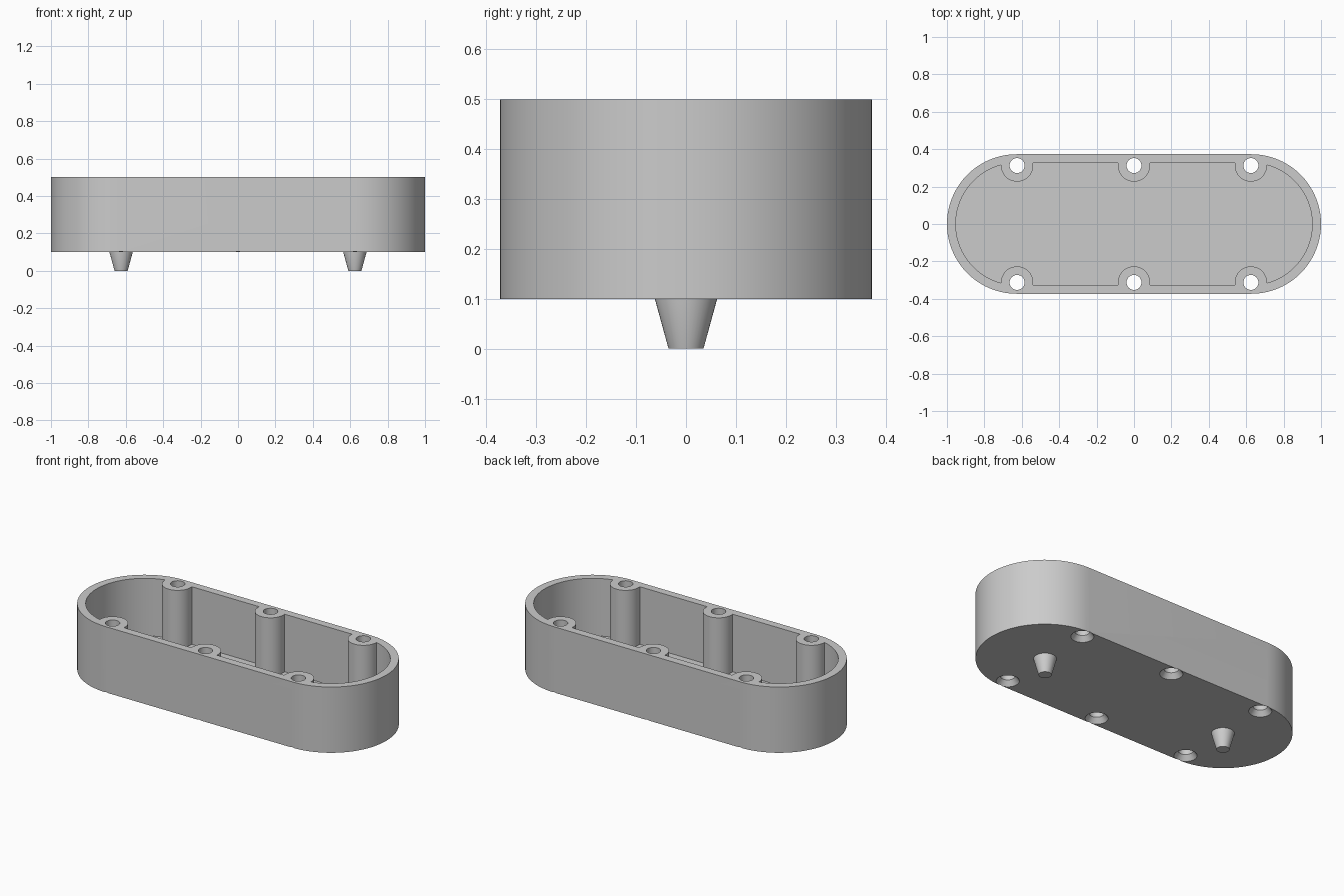
import bpy, bmesh, math

cube = bpy.data.objects.get("Cube")
if cube:
    bpy.data.objects.remove(cube, do_unlink=True)

# One flat grey for the whole model
grey = bpy.data.materials.new("light grey")
color = (0.6, 0.6, 0.6, 1)
grey.use_nodes = True
grey.diffuse_color = color
grey.node_tree.nodes["Principled BSDF"].inputs["Base Color"].default_value = color

BOTTOM, TOP = 0.1, 0.5
OUTER, WALL, FLOOR = 0.373, 0.047, 0.05
SPAN = 1 - OUTER
SCREW_X, SCREW_Y = 0.625, 0.3125
BOSS_R, HOLE_R, SINK_R = 0.086, 0.04, 0.0625


def make_object(name, bm):
    bmesh.ops.recalc_face_normals(bm, faces=bm.faces)
    mesh = bpy.data.meshes.new(name)
    bm.to_mesh(mesh)
    bm.free()
    mesh.materials.append(grey)
    obj = bpy.data.objects.new(name, mesh)
    bpy.context.collection.objects.link(obj)
    return obj


def arc(cx, cy, r, start, steps):
    """Half circle of points, counter-clockwise from the start angle."""
    angles = [start + math.pi * i / steps for i in range(steps + 1)]
    return [(cx + r * math.cos(a), cy + r * math.sin(a)) for a in angles]


def prism(name, outline, z0, z1):
    bm = bmesh.new()
    face = bm.faces.new([bm.verts.new((x, y, z0)) for x, y in outline])
    new = bmesh.ops.extrude_face_region(bm, geom=[face])["geom"]
    for v in new:
        if isinstance(v, bmesh.types.BMVert):
            v.co.z = z1
    return make_object(name, bm)


def turned(name, profile, x, y, sides=40):
    """Solid of revolution from (radius, z) pairs."""
    bm = bmesh.new()
    rings = [[bm.verts.new((x + r * math.cos(2 * math.pi * i / sides),
                            y + r * math.sin(2 * math.pi * i / sides), z))
              for i in range(sides)] for r, z in profile]
    for a, b in zip(rings, rings[1:]):
        for i in range(sides):
            j = (i + 1) % sides
            bm.faces.new((a[i], a[j], b[j], b[i]))
    bm.faces.new(rings[0])
    bm.faces.new(rings[-1])
    return make_object(name, bm)


def stadium(r):
    return arc(SPAN, 0, r, -math.pi / 2, 40) + arc(-SPAN, 0, r, math.pi / 2, 40)


def subtract(target, cutter):
    mod = target.modifiers.new("cut", "BOOLEAN")
    mod.operation, mod.solver, mod.object = "DIFFERENCE", "EXACT", cutter
    bpy.context.view_layer.objects.active = target
    bpy.ops.object.modifier_apply(modifier=mod.name)
    bpy.data.objects.remove(cutter, do_unlink=True)


def smooth(obj):
    bpy.ops.object.select_all(action="DESELECT")
    obj.select_set(True)
    bpy.context.view_layer.objects.active = obj
    bpy.ops.object.shade_smooth_by_angle(angle=math.radians(30))


tray = prism("tray", stadium(OUTER), BOTTOM, TOP)
cavity = prism("cavity", stadium(OUTER - WALL), BOTTOM + FLOOR, TOP + 0.1)
screws = [(x, s) for x in (-SCREW_X, 0, SCREW_X) for s in (-1, 1)]

# Round-nosed screw posts stay solid inside the cavity
for x, s in screws:
    nose = arc(x, s * SCREW_Y, BOSS_R, math.pi if s > 0 else 0, 24)
    back = s * (OUTER + 0.02)
    outline = nose + [(nose[-1][0], back), (nose[0][0], back)]
    subtract(cavity, prism("post", outline, BOTTOM, TOP + 0.2))
subtract(tray, cavity)

# Through holes, countersunk from below
for x, s in screws:
    profile = [(SINK_R, BOTTOM - 0.02), (SINK_R, BOTTOM),
               (HOLE_R, BOTTOM + 0.03), (HOLE_R, TOP + 0.1)]
    subtract(tray, turned("hole", profile, x, s * SCREW_Y))
smooth(tray)

# Tapered locating pegs under the floor
for side, x in (("left", SCREW_X), ("right", -SCREW_X)):
    smooth(turned(side + "_peg", [(0.035, 0), (0.0625, BOTTOM), (0.0625, BOTTOM + 0.01)], x, 0))
